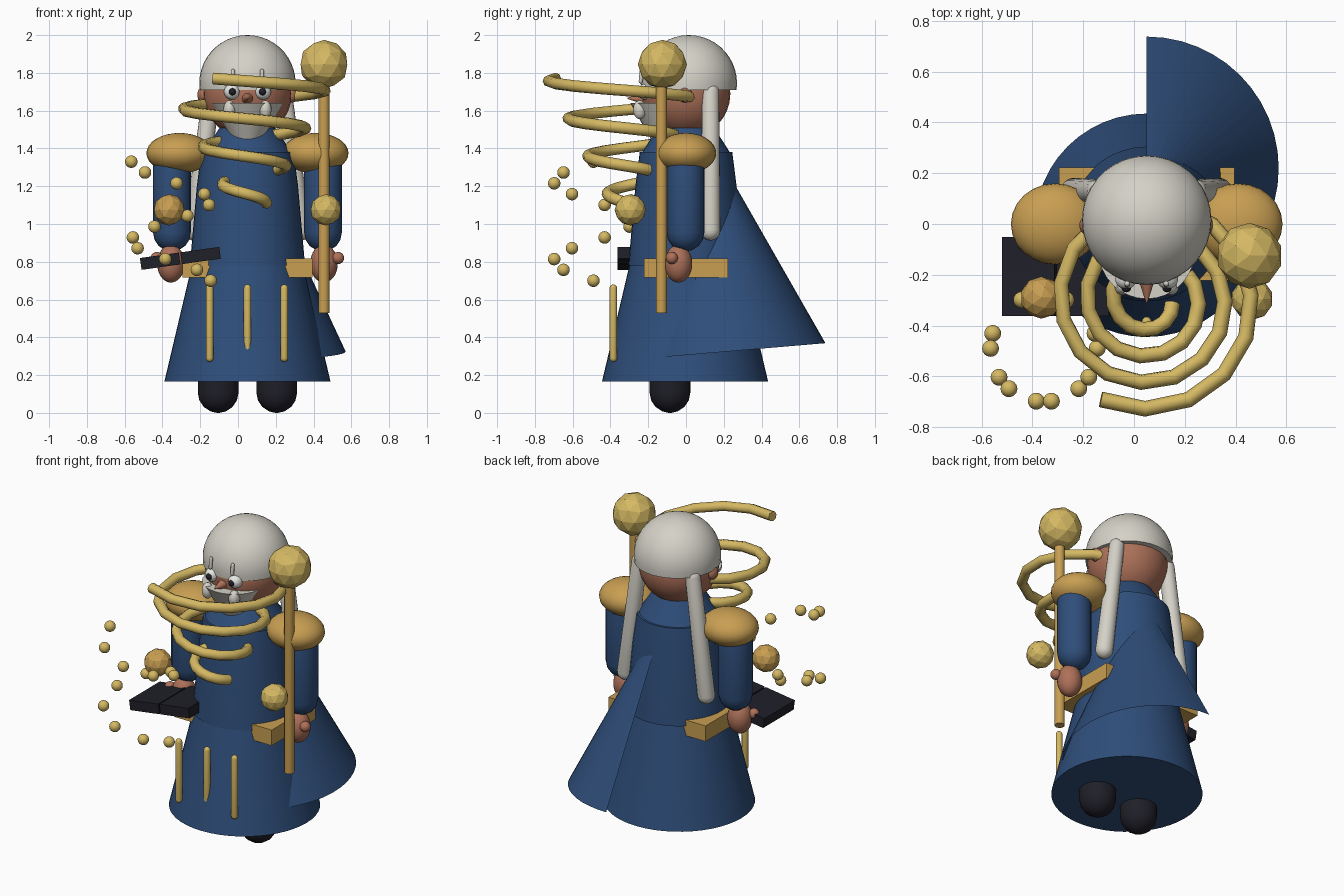
import bpy, bmesh, math
from mathutils import Vector, Matrix

if "Cube" in bpy.data.objects:
    bpy.data.objects.remove(bpy.data.objects["Cube"])

CX = 0.05  # the figure stands slightly right of centre


def material(name, r, g, b):
    m = bpy.data.materials.new(name)
    m.diffuse_color = (r, g, b, 1)
    m.use_nodes = True
    m.node_tree.nodes["Principled BSDF"].inputs["Base Color"].default_value = m.diffuse_color
    return m


BLUE = material("robe blue", 0.028, 0.076, 0.195)
HAIR = material("hair grey", 0.66, 0.64, 0.57)
GOLD = material("pale gold", 0.66, 0.48, 0.125)
BRASS = material("warm brass", 0.58, 0.345, 0.085)
SKIN = material("skin", 0.42, 0.165, 0.10)
BLACK = material("near black", 0.014, 0.014, 0.022)
WHITE = material("eye white", 0.80, 0.80, 0.77)


def finish(name, bm, mat, matrix=Matrix(), smooth=True):
    mesh = bpy.data.meshes.new(name)
    bmesh.ops.transform(bm, matrix=matrix, verts=bm.verts)
    bm.to_mesh(mesh)
    bm.free()
    ob = bpy.data.objects.new(name, mesh)
    bpy.context.collection.objects.link(ob)
    mesh.materials.append(mat)
    if smooth:
        bpy.ops.object.select_all(action='DESELECT')
        ob.select_set(True)
        bpy.context.view_layer.objects.active = ob
        bpy.ops.object.shade_smooth_by_angle(angle=math.radians(40))
    return ob


def ball(name, loc, size, mat):
    size = size if isinstance(size, tuple) else (size,) * 3
    bm = bmesh.new()
    bmesh.ops.create_uvsphere(bm, u_segments=24, v_segments=16, radius=1)
    return finish(name, bm, mat, Matrix.LocRotScale(Vector(loc), None, Vector(size)))


def gem(name, loc, r, mat):
    bm = bmesh.new()
    bmesh.ops.create_icosphere(bm, subdivisions=2, radius=r)
    return finish(name, bm, mat, Matrix.Translation(loc), smooth=False)


def box(name, loc, size, mat, tilt=0.0):
    bm = bmesh.new()
    bmesh.ops.create_cube(bm, size=1)
    rot = Matrix.Rotation(tilt, 4, 'Y')
    return finish(name, bm, mat, Matrix.Translation(loc) @ rot @ Matrix.Diagonal((*size, 1)), smooth=False)


def lathe(name, profile, mat, matrix=Matrix(), seg=32, start=0.0, arc=math.tau):
    """Turn (radius, height) points about z; a full turn gets its ends closed."""
    bm = bmesh.new()
    full = arc >= math.tau - 1e-6
    n = seg if full else seg + 1
    rings = [[bm.verts.new((r * math.cos(start + arc * i / seg), r * math.sin(start + arc * i / seg), z))
              for i in range(n)] for r, z in profile]
    for a, b in zip(rings, rings[1:]):
        for i in range(seg):
            j = (i + 1) % n
            bm.faces.new((a[i], a[j], b[j], b[i]))
    if full:
        bm.faces.new(rings[0][::-1])
        bm.faces.new(rings[-1])
    bmesh.ops.remove_doubles(bm, verts=bm.verts, dist=1e-5)
    bmesh.ops.recalc_face_normals(bm, faces=bm.faces)
    return finish(name, bm, mat, matrix)


def capsule(name, a, b, ra, rb, mat, seg=20):
    """Round-ended tapered rod between two points (the end-sphere centres)."""
    a, b = Vector(a), Vector(b)
    length = (b - a).length
    q = [math.radians(t) for t in (4, 22, 45, 67, 90)]
    prof = [(ra * math.sin(t), -ra * math.cos(t)) for t in q]
    prof += [(rb * math.sin(t), length + rb * math.cos(t)) for t in reversed(q)]
    rot = (b - a).to_track_quat('Z', 'Y').to_matrix().to_4x4()
    return lathe(name, prof, mat, Matrix.Translation(a) @ rot, seg)


def at(x, y, z):
    return Matrix.Translation((x, y, z))


# Robe: flared skirt, tunic and collar
lathe("skirt", [(0.44, 0.165), (0.29, 0.80)], BLUE, at(CX, -0.005, 0), 48)
lathe("tunic", [(0.305, 0.78), (0.268, 1.2), (0.245, 1.38)], BLUE, at(CX, 0, 0), 40)
lathe("collar", [(0.235, 1.375), (0.20, 1.43), (0.14, 1.52)], BLUE, at(CX, 0, 0), 32)

# Half-cone cape hanging behind on the right
lathe("cape", [(0.52, 0.0), (0.005, 1.11)], BLUE,
      at(CX, 0.22, 0.325) @ Matrix.Rotation(0.085, 4, 'X'), 24, -math.pi / 2, math.pi)

# Belt block and robe trims
box("belt", (CX, 0, 0.768), (0.69, 0.445, 0.10), BRASS)
for i, x in enumerate((-0.15, CX, 0.245)):
    capsule(f"skirt_trim_{i}", (x, -0.385, 0.29), (x, -0.385, 0.66), 0.02, 0.02, GOLD, 12)

# Limbs, mirrored about the body centre
for side, s in (("left", -1), ("right", 1)):
    capsule(f"boot_{side}", (CX + s * 0.155, -0.085, 0.108), (CX + s * 0.155, -0.085, 0.28), 0.108, 0.108, BLACK)
    capsule(f"sleeve_{side}", (CX + s * 0.40, -0.003, 0.955), (CX + s * 0.40, -0.003, 1.32), 0.1, 0.1, BLUE)
    ball(f"shoulder_pad_{side}", (CX + s * 0.36, 0, 1.375), (0.175, 0.16, 0.107), BRASS)
    ball(f"hand_{side}", (CX + s * 0.405, -0.04, 0.79), (0.073, 0.073, 0.1), SKIN)
    ball(f"thumb_{side}", (CX + s * 0.48, -0.075, 0.82), 0.032, SKIN)
    # Head details
    ball(f"ear_{side}", (CX + s * 0.235, -0.005, 1.685), (0.03, 0.037, 0.042), SKIN)
    ball(f"eye_{side}", (CX + s * 0.082, -0.215, 1.70), 0.042, WHITE)
    ball(f"pupil_{side}", (CX + s * 0.08, -0.25, 1.70), 0.019, BLACK)
    capsule(f"brow_{side}", (CX + s * 0.077, -0.24, 1.755), (CX + s * 0.077, -0.235, 1.81), 0.011, 0.011, HAIR, 10)
    ball(f"moustache_{side}", (CX + s * 0.095, -0.245, 1.605), (0.032, 0.035, 0.05), HAIR)
    capsule(f"hair_lock_{side}", (CX + s * 0.285, 0.13, 0.965), (CX + s * 0.19, 0.13, 1.70), 0.052, 0.045, HAIR)

# Head, hair cap, nose and beard
ball("head", (CX, 0, 1.69), 0.235, SKIN)
cap = [math.radians(-8 + 97 * i / 12) for i in range(13)]
lathe("hair_cap", [(0.255 * math.cos(t), 0.255 * math.sin(t)) for t in cap], HAIR, at(CX, 0.015, 1.745), 36)
lathe("nose", [(0.035, 0.0), (0.003, 0.10)], SKIN,
      at(CX, -0.21, 1.665) @ Matrix.Rotation(math.pi / 2, 4, 'X'), 12)
lathe("beard", [(0.07, 1.43), (0.19, 1.64)], HAIR, at(CX, -0.105, 0), 32)

# Staff with faceted orb, and two floating orbs
lathe("staff", [(0.03, 0.53), (0.03, 1.76)], BRASS, at(0.455, -0.13, 0), 12)
gem("staff_orb", (0.455, -0.125, 1.845), 0.13, GOLD)
gem("floating_orb_right", (0.465, -0.295, 1.075), 0.083, GOLD)
gem("floating_orb_left", (-0.365, -0.29, 1.075), 0.083, BRASS)

# Open book: two tilted slabs
for s in (-1, 1):
    t = math.radians(8)
    box(f"book_half_{s}", (-0.305 + s * 0.108 * math.cos(t), -0.207, 0.818 + s * 0.108 * math.sin(t)),
        (0.208, 0.31, 0.063), BLACK, -t)

# Helix of small beads
for i in range(12):
    a = math.pi + math.radians(540 / 11) * i
    ball(f"bead_{i}", (-0.355 + 0.21 * math.cos(a), -0.49 + 0.21 * math.sin(a), 1.33 - 0.0573 * i), 0.033, GOLD)

# Conical spiral tube, widest at the top
curve = bpy.data.curves.new("spiral", 'CURVE')
curve.dimensions = '3D'
curve.bevel_depth = 0.031
curve.bevel_resolution = 2
curve.use_fill_caps = True
turns, steps = 3.3, 50
spline = curve.splines.new('POLY')
spline.points.add(steps)
for i, p in enumerate(spline.points):
    u = turns * i / steps
    r, a = 0.435 - 0.104 * u, math.radians(244) + math.tau * u
    p.co = (0.06 + r * math.cos(a), -0.30 + r * math.sin(a), 1.77 - 0.2 * u, 1)
curve.materials.append(GOLD)
bpy.context.collection.objects.link(bpy.data.objects.new("spiral_tube", curve))
